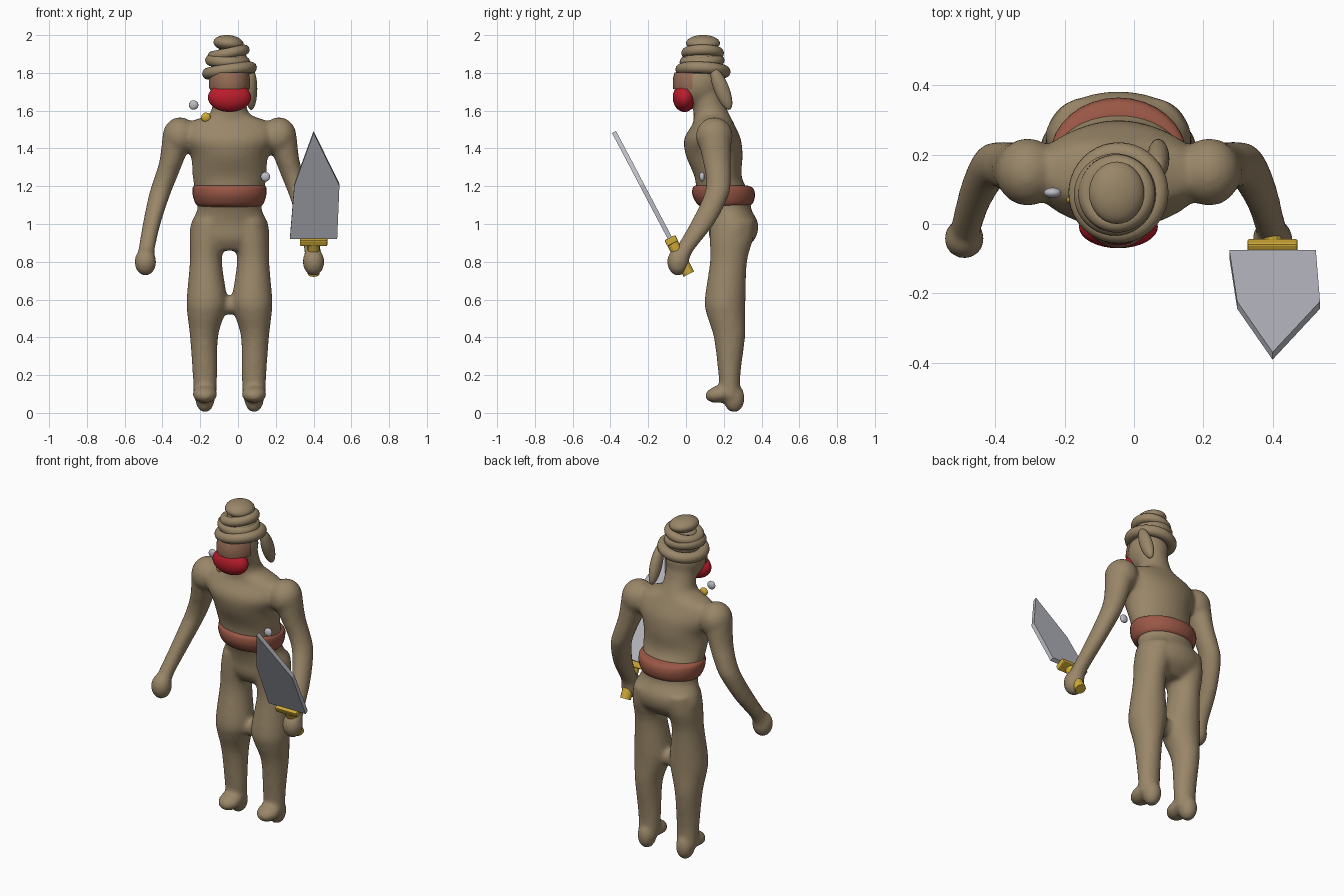
import bpy, bmesh, math
from mathutils import Matrix, Vector, Euler

cube = bpy.data.objects.get("Cube")
if cube:
    bpy.data.objects.remove(cube, do_unlink=True)

MID = -0.045  # body's own centre line


def material(name, rgb):
    m = bpy.data.materials.new(name)
    m.use_nodes = True
    m.diffuse_color = (*rgb, 1)
    m.node_tree.nodes["Principled BSDF"].inputs["Base Color"].default_value = (*rgb, 1)
    return m


tan = material("tan", (0.32, 0.24, 0.14))
rust = material("rust sash", (0.32, 0.095, 0.06))
brown = material("reddish brown", (0.3, 0.15, 0.09))
red = material("red", (0.5, 0.012, 0.025))
silver = material("silver", (0.5, 0.51, 0.56))
gold = material("gold", (0.62, 0.4, 0.04))


def finish(bm, name, mat, smooth=True):
    bmesh.ops.recalc_face_normals(bm, faces=bm.faces)
    mesh = bpy.data.meshes.new(name)
    for f in bm.faces:
        f.smooth = smooth
    bm.to_mesh(mesh)
    bm.free()
    mesh.materials.append(mat)
    ob = bpy.data.objects.new(name, mesh)
    bpy.context.collection.objects.link(ob)
    return ob


def ball(bm, center, radii, rot=(0, 0, 0), rings=20):
    mat = Matrix.LocRotScale(Vector(center), Euler(rot), Vector(radii))
    return bmesh.ops.create_uvsphere(bm, u_segments=32, v_segments=rings, radius=1, matrix=mat)["verts"]


def loft(bm, rows, steps=4, sides=32):
    """Skin level ellipses (x, y, z, rx, ry), eased between the given rows."""
    pts = [rows[0]] + list(rows) + [rows[-1]]
    path = []
    for a, b, c, d in zip(pts, pts[1:], pts[2:], pts[3:]):
        for i in range(steps):
            t = i / steps
            path.append([0.5 * (2 * q + (r - p) * t + (2 * p - 5 * q + 4 * r - s) * t * t
                                + (3 * q - p - 3 * r + s) * t ** 3) for p, q, r, s in zip(a, b, c, d)])
    path.append(rows[-1])
    loops = []
    for x, y, z, rx, ry in path:
        angles = [math.tau * k / sides for k in range(sides)]
        loops.append([bm.verts.new((x + rx * math.cos(a), y + ry * math.sin(a), z)) for a in angles])
    for low, high in zip(loops, loops[1:]):
        for k in range(sides):
            n = (k + 1) % sides
            bm.faces.new((low[k], low[n], high[n], high[k]))
    bm.faces.new(loops[0])
    bm.faces.new(loops[-1])


# Body: torso, head and limbs fused into one smooth skin
bm = bmesh.new()
loft(bm, [(MID, 0.23, 0.86, 0.13, 0.07), (MID, 0.245, 0.92, 0.205, 0.12),
          (MID, 0.25, 1.0, 0.205, 0.133), (MID, 0.22, 1.08, 0.17, 0.125),
          (MID, 0.2, 1.15, 0.18, 0.14), (MID, 0.17, 1.25, 0.195, 0.125),
          (MID, 0.15, 1.36, 0.205, 0.15), (MID, 0.14, 1.45, 0.25, 0.15),
          (MID, 0.145, 1.53, 0.23, 0.11), (MID, 0.135, 1.58, 0.11, 0.095),
          (MID, 0.115, 1.65, 0.09, 0.085), (MID, 0.09, 1.74, 0.09, 0.09)])
ball(bm, (MID, 0.065, 1.745), (0.108, 0.125, 0.13))
ball(bm, (MID, 0.21, 0.57), (0.06, 0.05, 0.05))
for s in (-1, 1):
    # Arm, shoulder and fist
    arm = [(0.445, -0.035, 0.8, 0.05, 0.05), (0.44, -0.01, 0.86, 0.044, 0.05),
           (0.412, 0.085, 1.0, 0.047, 0.064), (0.372, 0.16, 1.15, 0.056, 0.066),
           (0.34, 0.172, 1.24, 0.06, 0.066), (0.305, 0.162, 1.34, 0.065, 0.075),
           (0.27, 0.15, 1.47, 0.085, 0.09)]
    loft(bm, [(MID + s * x, y, z, rx, ry) for x, y, z, rx, ry in arm])
    ball(bm, (MID + s * 0.262, 0.15, 1.465), (0.092, 0.098, 0.1))
    ball(bm, (MID + s * 0.445, -0.042, 0.8), (0.058, 0.058, 0.074))
    # Leg and foot
    leg = [(0.13, 0.235, 0.08, 0.06, 0.055), (0.13, 0.23, 0.2, 0.065, 0.058),
           (0.135, 0.23, 0.4, 0.074, 0.083), (0.125, 0.212, 0.52, 0.098, 0.102),
           (0.12, 0.207, 0.6, 0.107, 0.108), (0.125, 0.225, 0.8, 0.085, 0.098),
           (0.115, 0.24, 0.92, 0.095, 0.115), (0.1, 0.245, 1.02, 0.095, 0.12)]
    loft(bm, [(MID + s * x, y, z, rx, ry) for x, y, z, rx, ry in leg])
    ball(bm, (MID + s * 0.13, 0.255, 0.078), (0.052, 0.056, 0.076))
    ball(bm, (MID + s * 0.13, 0.18, 0.1), (0.066, 0.08, 0.046), (0.2, 0, 0))
body = finish(bm, "body", tan)
remesh = body.modifiers.new("fuse", "REMESH")
remesh.mode = "VOXEL"
remesh.voxel_size = 0.012
remesh.use_smooth_shade = True
relax = body.modifiers.new("relax", "SMOOTH")
relax.factor = 0.5
relax.iterations = 8

# Waist sash
bm = bmesh.new()
loft(bm, [(MID, 0.2, 1.09, 0.15, 0.11), (MID, 0.205, 1.105, 0.178, 0.145),
          (MID, 0.2, 1.15, 0.194, 0.165), (MID, 0.195, 1.19, 0.196, 0.16),
          (MID, 0.185, 1.205, 0.185, 0.135)])
finish(bm, "waist_sash", rust)

# Thin band of face between mask and turban
bm = bmesh.new()
ball(bm, (MID, 0.06, 1.745), (0.111, 0.13, 0.15), rings=48)
bmesh.ops.delete(bm, geom=[f for f in bm.faces if f.calc_center_median().y > 0.03
                           or not 1.715 < f.calc_center_median().z < 1.805], context="FACES")
finish(bm, "eye_band", brown)

# Mask with a level upper edge
bm = bmesh.new()
for v in ball(bm, (MID, -0.008, 1.67), (0.114, 0.062, 0.077)):
    v.co.z = min(v.co.z, 1.73)
mask = finish(bm, "face_mask", red)

# Turban: tilted coils around a core, with a dome on top
bm = bmesh.new()
ball(bm, (MID, 0.085, 1.85), (0.1, 0.105, 0.09))
ball(bm, (-0.05, 0.09, 1.957), (0.08, 0.09, 0.043), (0, 0.1, 0))
finish(bm, "turban_core", tan)
coils = [((-0.045, 0.09, 1.812), 0.115, 0.031, (-0.05, -0.14, 0)),
         ((-0.055, 0.085, 1.862), 0.088, 0.031, (0.05, 0.06, 0)),
         ((-0.05, 0.088, 1.905), 0.085, 0.028, (0, -0.2, 0))]
for center, major, minor, rot in coils:
    bpy.ops.mesh.primitive_torus_add(location=center, rotation=rot, major_radius=major,
                                     minor_radius=minor, major_segments=40, minor_segments=14)
    coil = bpy.context.object
    coil.name = "turban_coil"
    coil.data.materials.append(tan)
    bpy.ops.object.shade_smooth()

# Hanging turban tail on the left
bm = bmesh.new()
ball(bm, (0.07, 0.188, 1.715), (0.032, 0.04, 0.118), (0.38, 0, 0))
finish(bm, "turban_tail", tan)

# Small floating beads
for name, place, mat in (("silver_bead_upper", (-0.235, 0.09, 1.63), silver),
                         ("silver_bead_lower", (0.145, 0.085, 1.25), silver),
                         ("gold_bead", (-0.17, 0.07, 1.565), gold)):
    bm = bmesh.new()
    ball(bm, place, (0.025, 0.015, 0.025))
    finish(bm, name, mat)

# Sword, built upright and then leaned forward over the fist
lean = Matrix.Translation((0.4, -0.085, 0.925)) @ Matrix.Rotation(math.atan2(0.295, 0.56), 4, "X")
bm = bmesh.new()
outline = [(-0.125, 0), (0.125, 0), (0.137, 0.32), (0, 0.635), (-0.102, 0.32)]
face = bm.faces.new([bm.verts.new((x, -0.012, z)) for x, z in outline])
new = bmesh.ops.extrude_face_region(bm, geom=[face])["geom"]
bmesh.ops.translate(bm, verts=[v for v in new if isinstance(v, bmesh.types.BMVert)], vec=(0, 0.024, 0))
finish(bm, "sword_blade", silver, False).matrix_world = lean

bm = bmesh.new()
bmesh.ops.create_cube(bm, size=1, matrix=Matrix.LocRotScale(Vector((0, 0, -0.015)), None,
                                                            Vector((0.145, 0.064, 0.036))))
guard = finish(bm, "sword_guard", gold, False)
guard.matrix_world = lean
bevel = guard.modifiers.new("soft edges", "BEVEL")
bevel.width = 0.006
bevel.segments = 2

bm = bmesh.new()
bmesh.ops.create_cone(bm, cap_ends=True, segments=16, radius1=0.031, radius2=0.031, depth=0.2,
                      matrix=Matrix.Translation((0, 0, -0.115)))
grip = finish(bm, "sword_grip", gold, False)
grip.matrix_world = lean
